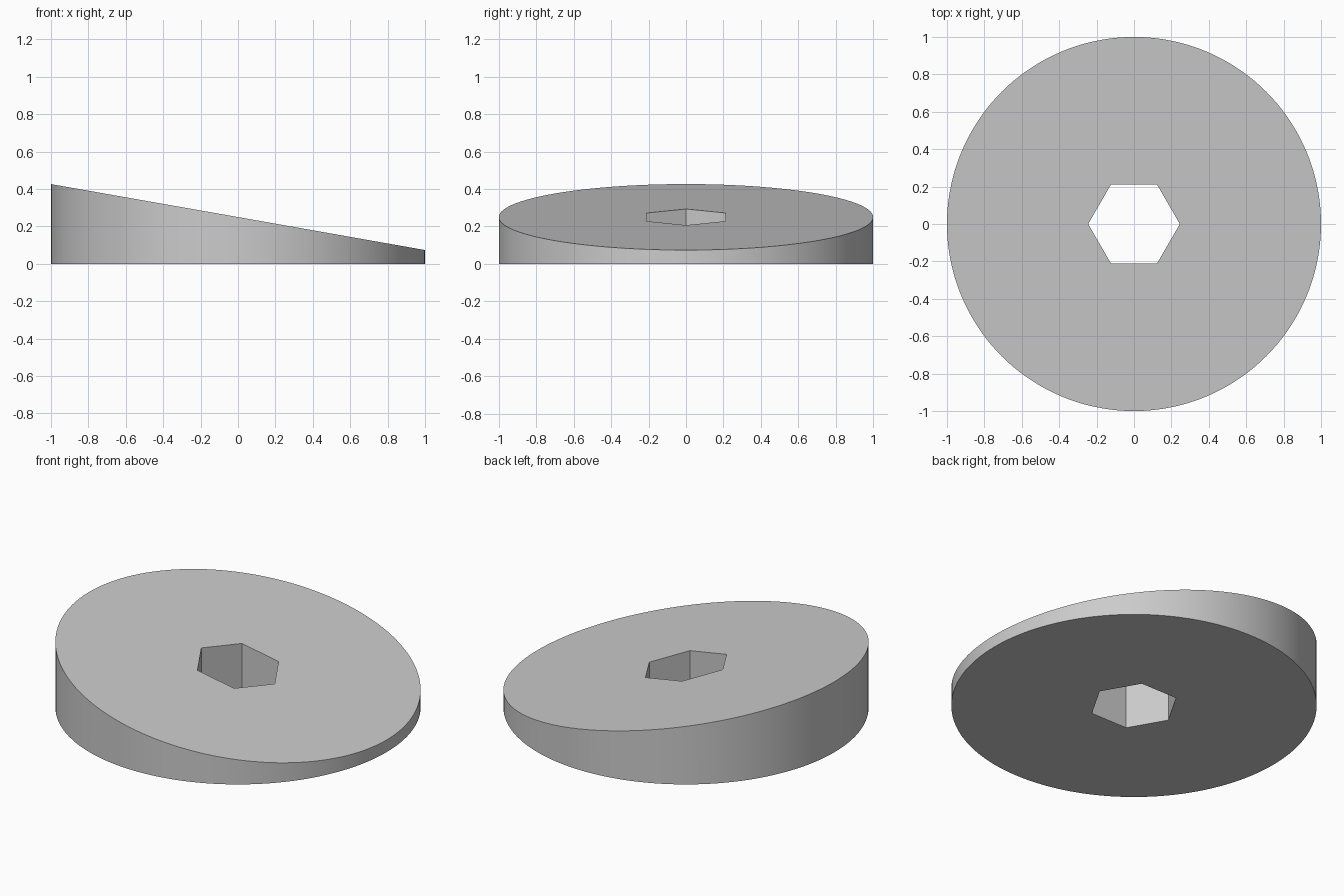
import bpy, bmesh
from math import cos, sin, tan, radians, pi

if "Cube" in bpy.data.objects:
    bpy.data.objects.remove(bpy.data.objects["Cube"], do_unlink=True)

STEPS = 24            # rim segments per hexagon side
SIDES = 6
SLOPE = tan(radians(10))
MID_HEIGHT = 0.25
HOLE_RADIUS = 0.245

grey = bpy.data.materials.new("plain_grey")
grey.use_nodes = True
colour = (0.6, 0.6, 0.6, 1)
grey.diffuse_color = colour
grey.node_tree.nodes["Principled BSDF"].inputs["Base Color"].default_value = colour

bm = bmesh.new()


def ring(radius, count, sloped):
    """Ring of vertices, flat on the ground or lying on the sloped top."""
    verts = []
    for i in range(count):
        a = 2 * pi * i / count
        x, y = radius * cos(a), radius * sin(a)
        verts.append(bm.verts.new((x, y, MID_HEIGHT - SLOPE * x if sloped else 0)))
    return verts


def wall(low, high, smooth):
    n = len(low)
    for i in range(n):
        j = (i + 1) % n
        bm.faces.new((low[i], low[j], high[j], high[i])).smooth = smooth


def cap(rim, hole):
    """Flat face around the hole, split into one sector per hexagon side."""
    for k in range(SIDES):
        arc = [rim[(k * STEPS + i) % len(rim)] for i in range(STEPS + 1)]
        bm.faces.new(arc + [hole[(k + 1) % SIDES], hole[k]])


# Wedge-shaped disc with a hexagonal through hole
rim_low, rim_high = (ring(1, SIDES * STEPS, s) for s in (False, True))
hole_low, hole_high = (ring(HOLE_RADIUS, SIDES, s) for s in (False, True))
wall(rim_low, rim_high, True)
wall(hole_low, hole_high, False)
cap(rim_low, hole_low)
cap(rim_high, hole_high)
bmesh.ops.recalc_face_normals(bm, faces=bm.faces)

mesh = bpy.data.meshes.new("wedge_disc")
bm.to_mesh(mesh)
bm.free()
mesh.materials.append(grey)
disc = bpy.data.objects.new("wedge_disc", mesh)
bpy.context.collection.objects.link(disc)

# Smooth rim, crisp edges
bpy.ops.object.select_all(action="DESELECT")
disc.select_set(True)
bpy.context.view_layer.objects.active = disc
bpy.ops.object.shade_smooth_by_angle(angle=radians(30))
